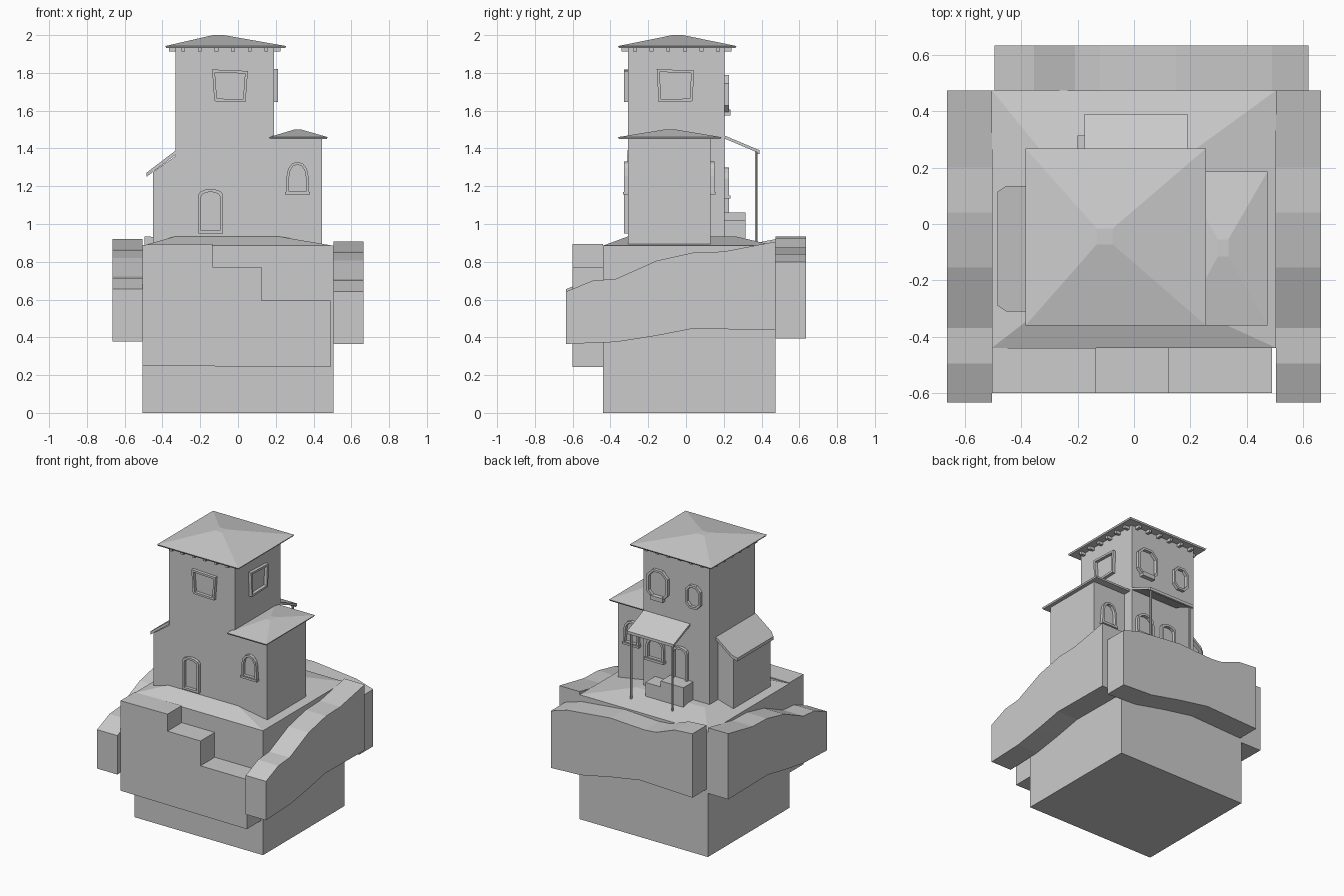
import bpy, bmesh, math
from mathutils import Vector

cube = bpy.data.objects.get("Cube")
if cube:
    bpy.data.objects.remove(cube, do_unlink=True)

GREY = (0.6, 0.6, 0.6, 1)
mat = bpy.data.materials.new("plain grey")
mat.use_nodes = True
mat.diffuse_color = GREY
mat.node_tree.nodes["Principled BSDF"].inputs["Base Color"].default_value = GREY
mat.node_tree.nodes["Principled BSDF"].inputs["Roughness"].default_value = 0.9


def finish(name, bm):
    bmesh.ops.recalc_face_normals(bm, faces=bm.faces)
    mesh = bpy.data.meshes.new(name)
    bm.to_mesh(mesh)
    bm.free()
    mesh.materials.append(mat)
    obj = bpy.data.objects.new(name, mesh)
    bpy.context.collection.objects.link(obj)
    return obj


def loft(name, rings):
    """Closed solid through matching rings of points."""
    bm = bmesh.new()
    loops = [[bm.verts.new(p) for p in ring] for ring in rings]
    n = len(loops[0])
    for a, b in zip(loops, loops[1:]):
        for i in range(n):
            j = (i + 1) % n
            bm.faces.new((a[i], a[j], b[j], b[i]))
    bm.faces.new(loops[0])
    bm.faces.new(loops[-1])
    return finish(name, bm)


def rect(x0, x1, y0, y1, z):
    return [(x0, y0, z), (x1, y0, z), (x1, y1, z), (x0, y1, z)]


def box(name, x0, x1, y0, y1, z0, z1):
    return loft(name, [rect(x0, x1, y0, y1, z0), rect(x0, x1, y0, y1, z1)])


def along_x(name, profile, x0, x1):
    """Extrude a (y, z) profile along x."""
    return loft(name, [[(x, y, z) for y, z in profile] for x in (x0, x1)])


def along_y(name, profile, y0, y1):
    """Extrude an (x, z) profile along y."""
    return loft(name, [[(x, y, z) for x, z in profile] for y in (y0, y1)])


# Wall planes: map (across, up, outward) to space
FRONT, BACK, SIDE, WING_BACK = -0.307, 0.205, 0.19, 0.13


def on_front(u, v, d):
    return (u, FRONT - d, v)


def on_back(u, v, d):
    return (u, BACK + d, v)


def on_wing_back(u, v, d):
    return (u, WING_BACK + d, v)


def on_side(u, v, d):
    return (SIDE + d, u, v)


def frame(name, outline, place, depth=0.022, border=0.015):
    """Raised trim around an outline, open in the middle."""
    us, vs = zip(*outline)
    cu, cv = (min(us) + max(us)) / 2, (min(vs) + max(vs)) / 2
    su = 1 - 2 * border / (max(us) - min(us))
    sv = 1 - 2 * border / (max(vs) - min(vs))
    inner = [(cu + (u - cu) * su, cv + (v - cv) * sv) for u, v in outline]
    bm = bmesh.new()
    rings = [[bm.verts.new(place(u, v, d)) for u, v in pts]
             for pts, d in ((outline, 0), (outline, depth), (inner, depth), (inner, 0))]
    n = len(outline)
    for k in range(4):
        a, b = rings[k], rings[(k + 1) % 4]
        for i in range(n):
            j = (i + 1) % n
            bm.faces.new((a[i], a[j], b[j], b[i]))
    return finish(name, bm)


def arch(cx, w, z0, z1, rise, taper=1.0, steps=6):
    """Outline with straight sides and a curved head."""
    pts = [(cx - w / 2 * taper, z0), (cx + w / 2 * taper, z0)]
    for i in range(steps + 1):
        a = math.pi * i / steps
        pts.append((cx + w / 2 * math.cos(a), z1 - rise + rise * math.sin(a)))
    return pts


def oval(cx, w, z0, z1):
    """Eight-sided opening with cut corners."""
    h, c = w / 2, w * 0.28
    return [(cx - h + c, z0), (cx + h - c, z0), (cx + h, z0 + c), (cx + h, z1 - c),
            (cx + h - c, z1), (cx - h + c, z1), (cx - h, z1 - c), (cx - h, z0 + c)]


# Rock pedestal with a raised plateau
loft("rock_base", [rect(-0.505, 0.505, -0.44, 0.475, 0),
                   rect(-0.505, 0.505, -0.44, 0.475, 0.885),
                   rect(-0.33, 0.21, -0.305, 0.26, 0.935)])

# Stepped front ledge
along_y("front_ledge", [(-0.505, 0.25), (0.49, 0.242), (0.49, 0.595), (0.125, 0.595),
                        (0.125, 0.772), (-0.135, 0.772), (-0.135, 0.893),
                        (-0.505, 0.89)], -0.6, -0.44)

# Wavy side ledges
top = [(0.475, 0.907), (0.2, 0.854), (0.04, 0.849), (-0.155, 0.806),
       (-0.37, 0.71), (-0.495, 0.7), (-0.635, 0.642)]
bottom = [(-0.635, 0.365), (-0.37, 0.375), (-0.16, 0.408), (0.03, 0.445), (0.475, 0.44)]
along_x("left_ledge", top + bottom, 0.505, 0.665)
along_x("right_ledge", [(y, z + 0.013) for y, z in top + bottom], -0.665, -0.505)

# Wavy back ledge
along_y("back_ledge", [(0.62, 0.8), (0.49, 0.84), (0.2, 0.87), (0.15, 0.875), (-0.12, 0.862),
                       (-0.21, 0.87), (-0.355, 0.925), (-0.495, 0.935), (-0.495, 0.48),
                       (-0.085, 0.495), (0.15, 0.455), (0.385, 0.406), (0.62, 0.395)],
        0.475, 0.635)

# House walls
box("tower", -0.33, SIDE, FRONT, BACK, 0.88, 1.94)
box("side_wing", SIDE, 0.445, FRONT, WING_BACK, 0.86, 1.46)
along_y("annex", [(-0.45, 0.88), (-0.33, 0.88), (-0.33, 1.36), (-0.45, 1.275)], FRONT, 0.11)

# Hipped roofs
loft("tower_roof", [rect(-0.38, 0.25, -0.355, 0.262, 1.932),
                    rect(-0.385, 0.255, -0.36, 0.268, 1.942),
                    rect(-0.132, -0.076, -0.072, -0.016, 2.0)])
loft("wing_roof", [rect(0.17, 0.47, -0.355, 0.182, 1.45),
                   rect(0.165, 0.475, -0.36, 0.187, 1.46),
                   rect(0.298, 0.335, -0.115, -0.055, 1.5)])

# Lean-to roof with clipped outer corners
plan = [(-0.325, -0.31), (-0.455, -0.31), (-0.485, -0.29),
        (-0.485, 0.115), (-0.455, 0.135), (-0.325, 0.135)]
loft("annex_roof", [[(x, y, 1.385 + (x + 0.335) * 0.76 - t) for x, y in plan]
                    for t in (0.022, 0)])

# Rafter ends below the tower eaves
for i in range(6):
    x = -0.29 + i * 0.088
    y = -0.27 + i * 0.088
    for name, a, b in (("front", FRONT - 0.035, FRONT), ("back", BACK, BACK + 0.035)):
        box(f"{name}_rafter_{i + 1}", x - 0.01, x + 0.01, a, b, 1.912, 1.935)
    for name, a, b in (("right", -0.365, -0.33), ("left", SIDE, SIDE + 0.035)):
        box(f"{name}_rafter_{i + 1}", a, b, y - 0.01, y + 0.01, 1.912, 1.935)

# Doors and windows
frame("front_door", arch(-0.145, 0.13, 0.95, 1.185, 0.03), on_front)
frame("tower_front_window", [(-0.125, 1.65), (0.04, 1.645), (0.052, 1.81), (-0.137, 1.818)],
      on_front)
frame("tower_side_window", [(-0.145, 1.645), (0.035, 1.65), (0.042, 1.812), (-0.155, 1.82)],
      on_side)
frame("wing_front_window", arch(0.315, 0.115, 1.16, 1.33, 0.075, 1.08), on_front)
frame("wing_back_window", arch(0.33, 0.115, 1.16, 1.33, 0.075, 1.08), on_wing_back)
frame("back_window_large", oval(0.07, 0.165, 1.58, 1.79), on_back)
frame("back_window_small", oval(-0.21, 0.12, 1.59, 1.755), on_back)
frame("back_window_lower", arch(0.09, 0.14, 1.14, 1.3, 0.06), on_back)
frame("back_door", arch(-0.105, 0.12, 0.95, 1.29, 0.03), on_back)

# Window sills
box("wing_front_sill", 0.25, 0.38, FRONT - 0.027, FRONT, 1.155, 1.17)
box("wing_back_sill", 0.265, 0.395, WING_BACK, WING_BACK + 0.027, 1.155, 1.17)
box("back_lower_sill", 0.015, 0.165, BACK, BACK + 0.03, 1.135, 1.152)
box("back_upper_sill", 0.02, 0.12, BACK, BACK + 0.03, 1.575, 1.605)

# Awning on two posts
along_x("awning", [(0.205, 1.468), (0.39, 1.39), (0.39, 1.37), (0.375, 1.37),
                   (0.375, 1.38), (0.205, 1.452)], -0.175, 0.19)
for name, x in (("left", 0.17), ("right", -0.155)):
    post = loft(f"{name}_awning_post",
                [[(x + 0.008 * math.cos(a), 0.372 + 0.008 * math.sin(a), z)
                  for a in (i * math.pi / 3 for i in range(6))] for z in (0.89, 1.385)])

# Crates beside the back door
box("low_crate", -0.02, 0.1, BACK, 0.315, 0.9, 1.02)
box("tall_crate", -0.2, -0.02, BACK, 0.315, 0.9, 1.062)
